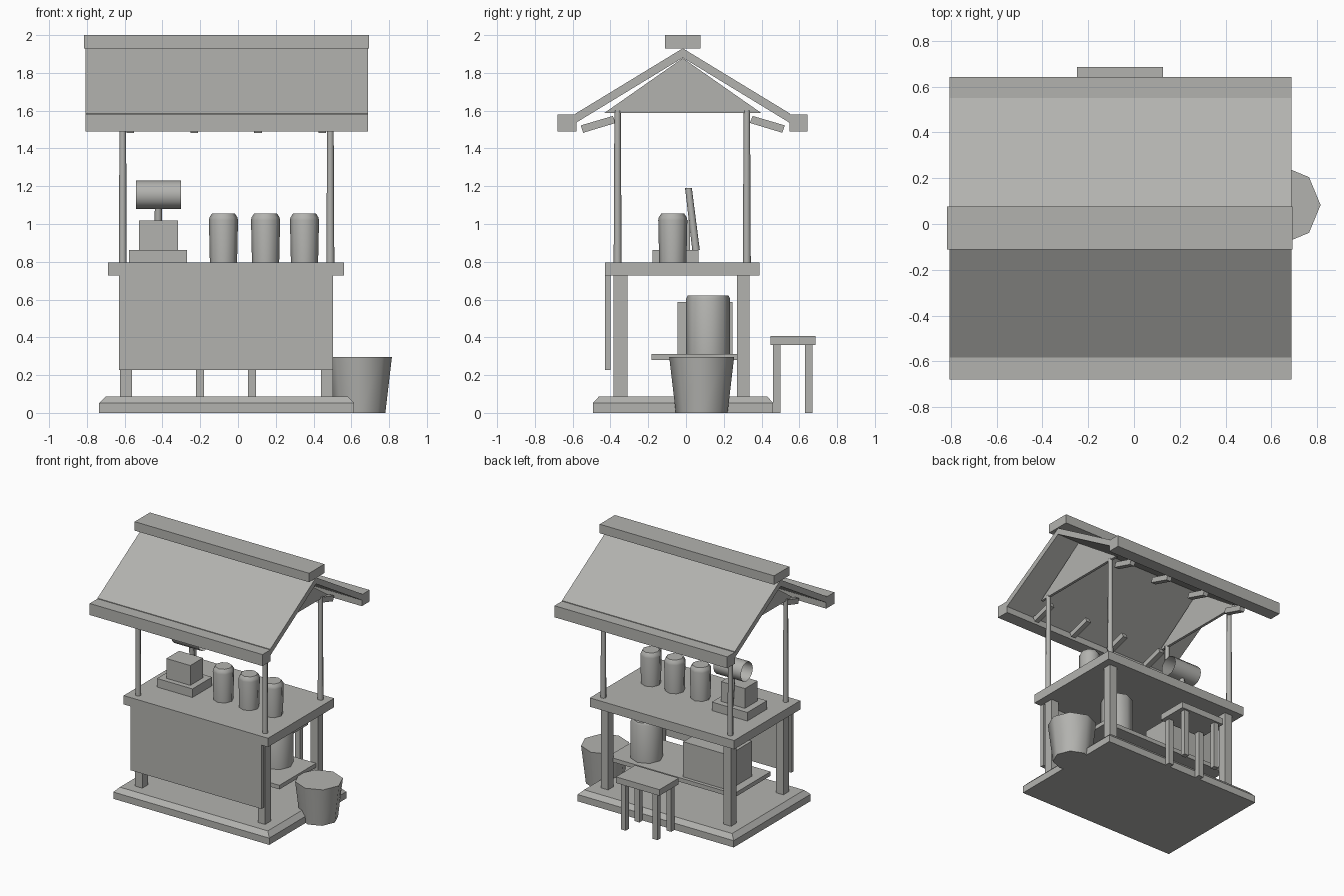
import bpy, bmesh, math

if "Cube" in bpy.data.objects:
    bpy.data.objects.remove(bpy.data.objects["Cube"])

MAT = bpy.data.materials.new("plain grey")
MAT.diffuse_color = (0.45, 0.45, 0.43, 1)
MAT.use_nodes = True
MAT.node_tree.nodes["Principled BSDF"].inputs["Base Color"].default_value = MAT.diffuse_color


def finish(name, bm):
    bmesh.ops.recalc_face_normals(bm, faces=bm.faces)
    me = bpy.data.meshes.new(name)
    bm.to_mesh(me)
    bm.free()
    me.materials.append(MAT)
    ob = bpy.data.objects.new(name, me)
    bpy.context.collection.objects.link(ob)
    return ob


def loft(name, rings, caps=True, smooth=False):
    """Skin a list of point rings, optionally capped."""
    bm = bmesh.new()
    vs = [[bm.verts.new(p) for p in r] for r in rings]
    n = len(vs[0])
    for a, b in zip(vs, vs[1:]):
        for i in range(n):
            j = (i + 1) % n
            bm.faces.new((a[i], a[j], b[j], b[i])).smooth = smooth
    if caps:
        bm.faces.new(vs[0])
        bm.faces.new(vs[-1])
    return finish(name, bm)


def rect(x0, x1, y0, y1, z):
    return [(x0, y0, z), (x1, y0, z), (x1, y1, z), (x0, y1, z)]


def box(name, x0, x1, y0, y1, z0, z1):
    return loft(name, [rect(x0, x1, y0, y1, z0), rect(x0, x1, y0, y1, z1)])


def prism_x(name, yz, x0, x1):
    return loft(name, [[(x, y, z) for y, z in yz] for x in (x0, x1)])


def turned(name, levels, n=8):
    """Upright round part: levels are (x, y, z, radius)."""
    ang = [2 * math.pi * i / n for i in range(n)]
    return loft(name, [[(x + r * math.cos(a), y + r * math.sin(a), z) for a in ang]
                       for x, y, z, r in levels], smooth=True)


# base with chamfered top edge
loft("base", [rect(-.735, .615, -.492, .46, 0), rect(-.735, .615, -.492, .46, .053),
              rect(-.70, .58, -.46, .43, .088)])

# counter
for sx, (x0, x1) in (("left", (-.625, -.56)), ("right", (.44, .503))):
    box("front_leg_" + sx, x0, x1, -.383, -.31, .085, .73)
    box("back_leg_" + sx, x0, x1, .27, .335, .085, .73)
box("front_panel", -.63, .503, -.43, -.40, .228, .73)
box("countertop", -.688, .561, -.43, .388, .727, .796)
box("shelf", -.605, .486, -.182, .272, .281, .313)
box("storage_box", -.54, -.147, -.045, .245, .313, .588)
turned("shelf_drum", [(.257, .117, .313, .116), (.257, .117, .605, .116),
                      (.257, .117, .622, .108)])

# three jars on the counter
for i, x in enumerate((-.077, .146, .352)):
    turned(f"jar_{i + 1}", [(x, -.07, .796, .072), (x, -.07, 1.02, .077),
                            (x, -.07, 1.035, .074), (x, -.07, 1.055, .061)])

# machine with tilted stem and open tube
box("machine_base", -.577, -.27, -.177, .066, .796, .863)
box("machine_body", -.524, -.317, -.137, .02, .863, 1.018)
turned("machine_stem", [(-.422, .053, .863, .02), (-.422, .013, 1.19, .018)])
loft("machine_tube", [[(x, .02 + .075 * math.cos(k * math.pi / 6),
                        1.155 + .075 * math.sin(k * math.pi / 6)) for k in range(12)]
                      for x in (-.54, -.303)], caps=False, smooth=True)

# roof posts and gable panels
YC = -.017
for sx, x in (("left", -.61), ("right", .489)):
    for sy, y in (("front", -.362), ("back", .322)):
        turned(f"{sy}_post_{sx}", [(x, y, .79, .021), (x, y, 1.6, .017)])
    prism_x("gable_" + sx, [(YC - .415, 1.588), (YC + .415, 1.588), (YC, 1.878)],
            x - .01, x + .01)

# roof slopes, eave beams and ridge beam
prism_x("roof", [(YC, 1.93), (YC + .567, 1.585), (YC + .567, 1.535), (YC, 1.88),
                 (YC - .567, 1.535), (YC - .567, 1.585)], -.807, .688)
box("front_eave_beam", -.807, .688, -.68, -.58, 1.49, 1.58)
box("back_eave_beam", -.807, .688, .547, .643, 1.49, 1.58)
box("ridge_beam", -.816, .693, -.111, .077, 1.93, 2.0)

# tilted brackets under the eaves
for sy, s in (("front", -1), ("back", 1)):
    for i, x in enumerate((-.57, -.232, .106, .445)):
        prism_x(f"{sy}_bracket_{i + 1}",
                [(YC + s * .355, 1.535), (YC + s * .37, 1.572),
                 (YC + s * .54, 1.522), (YC + s * .527, 1.483)], x - .02, x + .02)

# stool behind the stall
box("stool_seat", -.25, .127, .447, .685, .36, .408)
for i, x in enumerate((-.222, .053)):
    for j, y in enumerate((.46, .63)):
        box(f"stool_leg_{i}{j}", x, x + .042, y, y + .04, 0, .365)

# bucket at the right side
turned("bucket", [(.643, .083, 0, .137), (.643, .083, .297, .172)])
